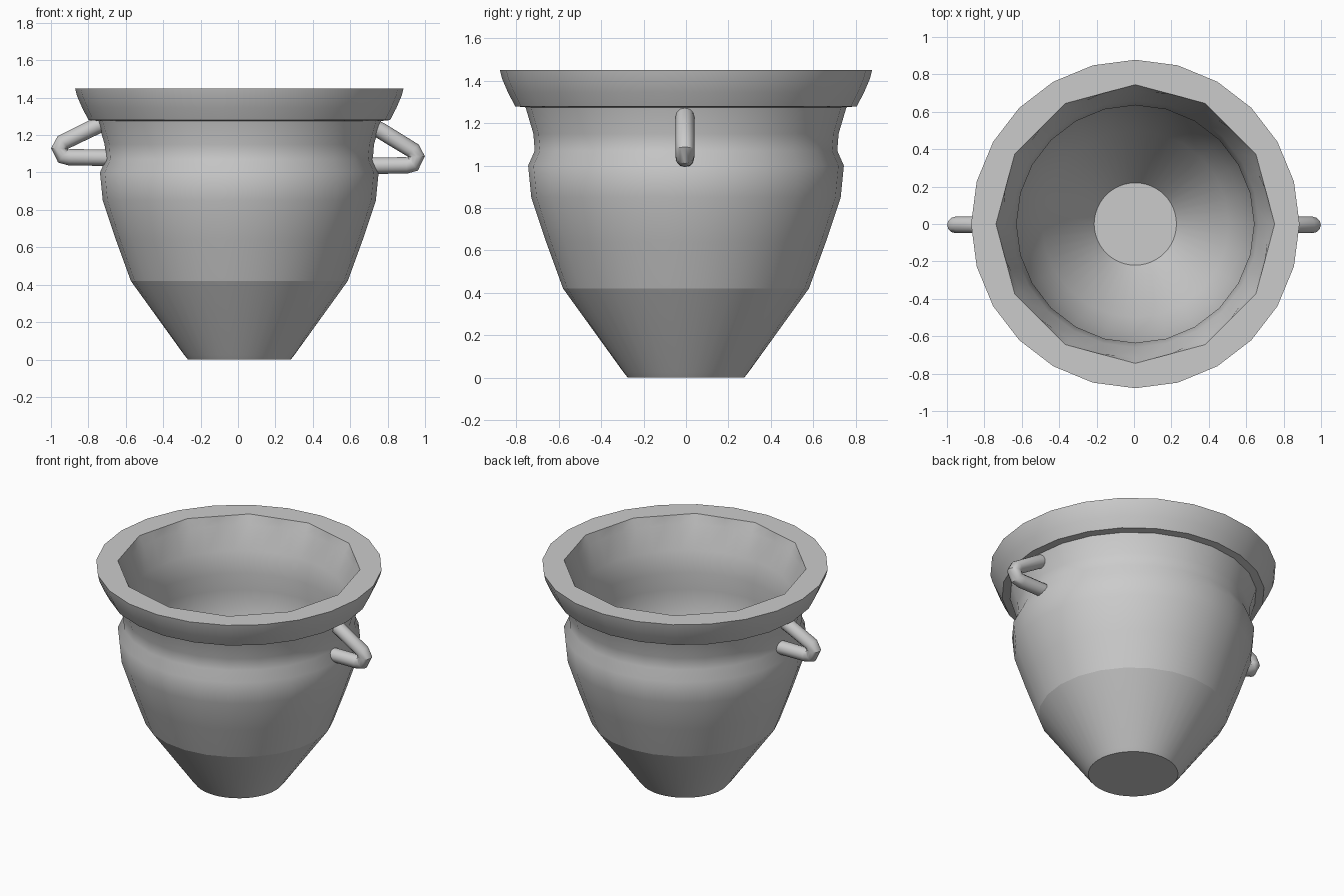
import bpy, bmesh
from math import cos, sin, pi

if "Cube" in bpy.data.objects:
    bpy.data.objects.remove(bpy.data.objects["Cube"])

SEG = 48
CX = 0.007


def facet(r, sides, i):
    """Radius of step i on a polygon with the given number of sides."""
    step = 2 * pi / sides
    a = (2 * pi * i / SEG + 1e-6) % step
    return r * cos(step / 2) / cos(a - step / 2)


def lathe(name, profile, creases):
    bm = bmesh.new()
    rings = []
    for r, z, sides in profile:
        ring = []
        for i in range(SEG):
            a = 2 * pi * i / SEG
            q = facet(r, sides, i)
            ring.append(bm.verts.new((CX + q * cos(a), q * sin(a), z)))
        rings.append(ring)
    for lo, hi in zip(rings, rings[1:]):
        for i in range(SEG):
            j = (i + 1) % SEG
            bm.faces.new((lo[i], lo[j], hi[j], hi[i]))
    bm.faces.new(rings[0][::-1])
    bm.faces.new(rings[-1])
    for k in creases:
        for i in range(SEG):
            bm.edges.get((rings[k][i], rings[k][(i + 1) % SEG])).smooth = False
    me = bpy.data.meshes.new(name)
    bm.to_mesh(me)
    bm.free()
    ob = bpy.data.objects.new(name, me)
    bpy.context.collection.objects.link(ob)
    return ob


def tube(name, points, radius):
    cu = bpy.data.curves.new(name, 'CURVE')
    cu.dimensions = '3D'
    cu.bevel_depth = radius
    cu.bevel_resolution = 4
    cu.use_fill_caps = True
    sp = cu.splines.new('POLY')
    sp.points.add(len(points) - 1)
    for p, co in zip(sp.points, points):
        p.co = (*co, 1)
    ob = bpy.data.objects.new(name, cu)
    bpy.context.collection.objects.link(ob)
    bpy.ops.object.select_all(action='DESELECT')
    ob.select_set(True)
    bpy.context.view_layer.objects.active = ob
    bpy.ops.object.convert(target='MESH')
    return bpy.context.object


def smooth(ob):
    bpy.ops.object.select_all(action='DESELECT')
    ob.select_set(True)
    bpy.context.view_layer.objects.active = ob
    bpy.ops.object.shade_smooth_by_angle(angle=pi / 5)


# pot: outside wall, flared rim, inside wall and floor
pot = lathe("pot", [
    (0.275, 0, 48), (0.295, 0.025, 48), (0.58, 0.42, 24), (0.66, 0.64, 24),
    (0.73, 0.85, 24), (0.745, 1.0, 24), (0.714, 1.07, 24), (0.72, 1.15, 24),
    (0.757, 1.275, 24), (0.806, 1.28, 24), (0.84, 1.345, 24),
    (0.868, 1.41, 24), (0.878, 1.45, 24), (0.745, 1.45, 12),
    (0.715, 1.39, 24), (0.66, 1.24, 24), (0.635, 1.1, 24), (0.65, 0.98, 24),
    (0.64, 0.83, 24), (0.58, 0.64, 24), (0.50, 0.43, 24), (0.22, 0.05, 48),
], creases=(2, 8, 9, 12, 13, 21))
smooth(pot)

# a pair of bent handles, the left one a little higher
for side, dz, name in ((1, 0, "handle_right"), (-1, 0.043, "handle_left")):
    path = [(0.69, 1.225 + 0.05), (0.76, 1.225), (0.935, 1.118), (0.955, 1.085),
            (0.935, 1.045), (0.90, 1.038), (0.69, 1.036)]
    path[0] = (0.70, 1.25)
    pts = [(side * x, -0.005, z + dz * (0.5 if x < 0.8 and z > 1.2 else 1))
           for x, z in path]
    smooth(tube(name, pts, 0.044))
